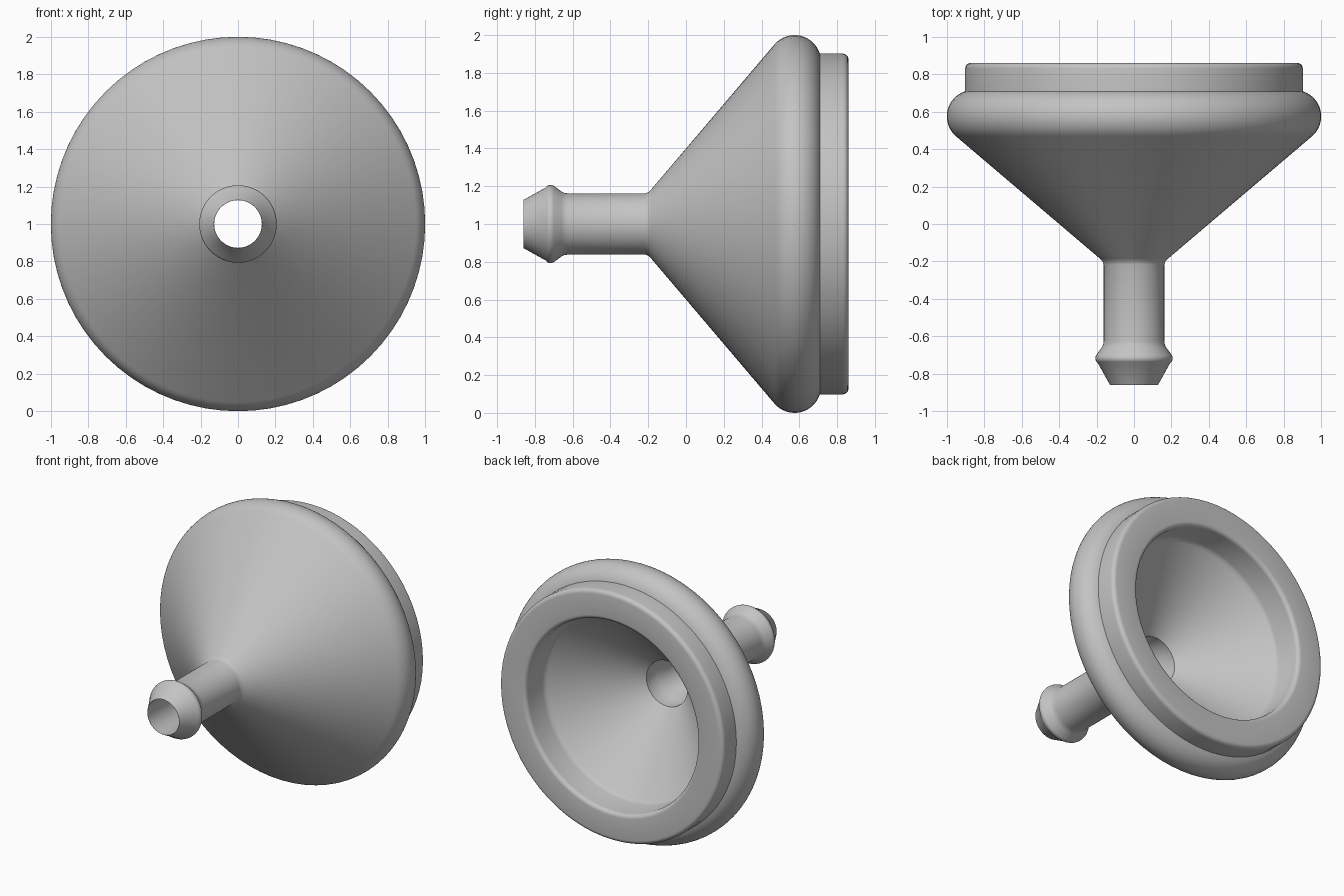
import bpy, bmesh
from math import sin, cos, radians, pi

cube = bpy.data.objects.get("Cube")
if cube:
    bpy.data.objects.remove(cube, do_unlink=True)

SEGMENTS = 72
AXIS_Z = 1.0

grey = bpy.data.materials.new("plain grey")
grey.use_nodes = True
colour = (0.55, 0.55, 0.55, 1)
grey.diffuse_color = colour
grey.node_tree.nodes["Principled BSDF"].inputs["Base Color"].default_value = colour


def arc(y, r, radius, start, end, steps):
    """Points of a rounded edge in the (y, radius) profile plane."""
    angles = [radians(start + (end - start) * i / steps) for i in range(steps + 1)]
    return [(y + radius * cos(a), r + radius * sin(a)) for a in angles]


def lathe(name, profile):
    """Revolve a closed profile about the horizontal y axis."""
    bm = bmesh.new()
    rings = []
    for i in range(SEGMENTS):
        a = 2 * pi * i / SEGMENTS
        rings.append([bm.verts.new((r * sin(a), y, AXIS_Z + r * cos(a)))
                      for y, r in profile])
    n = len(profile)
    for i in range(SEGMENTS):
        here, there = rings[i], rings[(i + 1) % SEGMENTS]
        for j in range(n):
            k = (j + 1) % n
            bm.faces.new((here[j], here[k], there[k], there[j]))
    bmesh.ops.recalc_face_normals(bm, faces=bm.faces)
    mesh = bpy.data.meshes.new(name)
    bm.to_mesh(mesh)
    bm.free()
    mesh.materials.append(grey)
    obj = bpy.data.objects.new(name, mesh)
    bpy.context.collection.objects.link(obj)
    bpy.ops.object.select_all(action='DESELECT')
    obj.select_set(True)
    bpy.context.view_layer.objects.active = obj
    bpy.ops.object.shade_smooth_by_angle(angle=radians(30))
    return obj


# Barbed spout: knife-edged tip, rounded barb, neck blended at both ends
spout = [(-0.86, 0.128)]
spout += arc(-0.717, 0.177, 0.03, 147, 55, 5)
spout += [(-0.66, 0.173), (-0.645, 0.165), (-0.625, 0.162)]
spout += [(-0.218, 0.162), (-0.2, 0.168), (-0.185, 0.182)]

# Cone flaring into the rounded outer bead
bead = arc(0.575, 0.86, 0.14, 139.5, 17.5, 16)

# Stepped rear lip with softened edges, then the mouth wall
lip = [(0.717, 0.902)]
lip += arc(0.83, 0.872, 0.03, 90, 0, 5)
lip += arc(0.83, 0.72, 0.03, 0, -90, 5)
lip += [(0.668, 0.69), (0.648, 0.683), (0.633, 0.669)]

# Inner cone, socket, short taper and through bore
bore = [(0.22, 0.165), (0.1, 0.165), (0.03, 0.127)]

lathe("funnel_body", spout + bead + lip + bore + [(-0.86, 0.127)])
